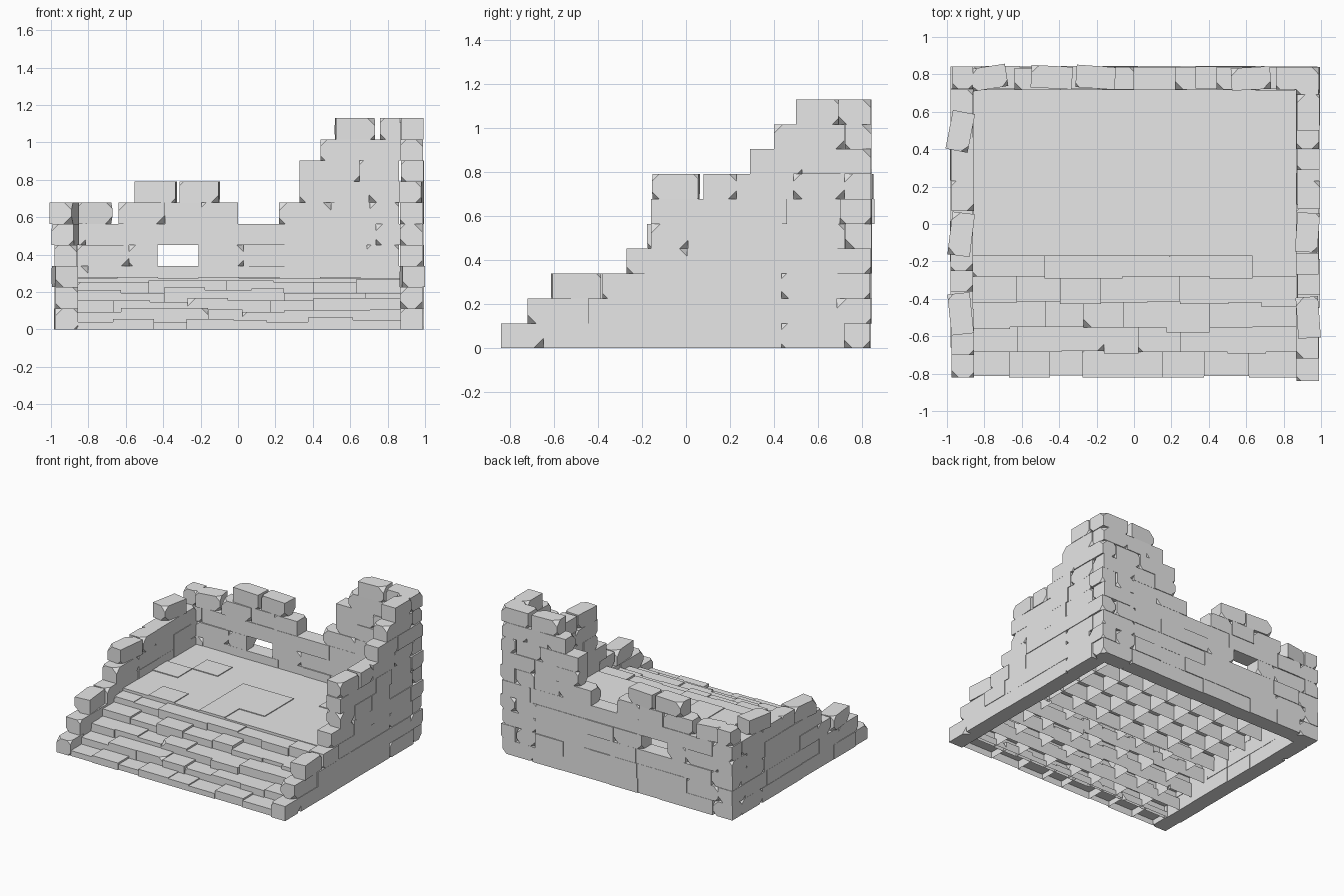
import bpy, bmesh, random
from math import radians
from mathutils import Matrix, Vector

random.seed(7)
cube = bpy.data.objects.get("Cube")
if cube:
    bpy.data.objects.remove(cube, do_unlink=True)

COURSE = 0.113      # height of one layer of wall stones
THICK = 0.12        # wall thickness

stone = bpy.data.materials.new("grey_stone")
stone.use_nodes = True
GREY = (0.8, 0.8, 0.8, 1)
stone.diffuse_color = GREY
stone.node_tree.nodes["Principled BSDF"].inputs["Base Color"].default_value = GREY


def add_block(target, lo, hi, chips=0, turn=0, open_bottom=False):
    """Box between two corners, optionally chipped, turned or hollow below."""
    lo, hi = Vector(lo), Vector(hi)
    bm = bmesh.new()
    bmesh.ops.create_cube(bm, size=1)
    bmesh.ops.scale(bm, vec=hi - lo, verts=bm.verts)
    for v in random.sample(list(bm.verts), chips):
        bmesh.ops.bevel(bm, geom=[v], offset=random.uniform(0.02, 0.045),
                        affect='VERTICES', segments=1, clamp_overlap=True)
    if open_bottom:
        under = [f for f in bm.faces if f.normal.z < -0.9]
        bmesh.ops.delete(bm, geom=under, context='FACES')
    bm.transform(Matrix.Translation((lo + hi) / 2) @ Matrix.Rotation(radians(turn), 4, 'Z'))
    part = bpy.data.meshes.new("part")
    bm.to_mesh(part)
    bm.free()
    target.from_mesh(part)
    bpy.data.meshes.remove(part)


def finish(bm, name):
    mesh = bpy.data.meshes.new(name)
    bm.to_mesh(mesh)
    bm.free()
    mesh.materials.append(stone)
    obj = bpy.data.objects.new(name, mesh)
    bpy.context.collection.objects.link(obj)


def cuts(start, end, size, shift=0):
    """Uneven joint positions along a run of stones."""
    n = max(1, round((end - start) / size))
    step = (end - start) / n
    inner = [start + step * (i + shift + random.uniform(-0.12, 0.12)) for i in range(1, n)]
    return [start] + inner + [end]


def lay_course(bm, axis, side, row, start, end, turn=0, worn=False):
    """One run of stones along x or y, on the given wall line."""
    joints = cuts(start, end, 0.215, 0.2 if row % 2 else -0.2)
    last = len(joints) - 2
    for i, (a, b) in enumerate(zip(joints, joints[1:])):
        c = side + random.uniform(-0.005, 0.005)
        z0, z1 = row * COURSE, (row + 1) * COURSE
        chips = random.choice((3, 4)) if worn or i in (0, last) else 0
        if axis == 'x':
            lo, hi = (a, c - THICK / 2, z0), (b, c + THICK / 2, z1)
        else:
            lo, hi = (c - THICK / 2, a, z0), (c + THICK / 2, b, z1)
        add_block(bm, lo, hi, chips, turn)


# Back wall, interlocked with the side walls at the corners
wall = bmesh.new()
for row in range(5):
    e = 0.98 if row % 2 == 0 else 0.86
    runs = [(-e, -0.43), (-0.21, e)] if row == 3 else [(-e, e)]
    for a, b in runs:
        lay_course(wall, 'x', 0.78, row, a, b)
lay_course(wall, 'x', 0.78, 5, -0.97, -0.86, worn=True)
lay_course(wall, 'x', 0.78, 5, -0.87, -0.68, turn=9, worn=True)
lay_course(wall, 'x', 0.78, 5, -0.64, 0.0)
lay_course(wall, 'x', 0.78, 5, 0.22, 0.86)
lay_course(wall, 'x', 0.78, 6, -0.55, -0.33, turn=-3, worn=True)
lay_course(wall, 'x', 0.78, 6, -0.31, -0.10, turn=-4, worn=True)
for row, a, b in ((6, 0.33, 0.98), (7, 0.33, 0.86), (8, 0.44, 0.98),
                  (9, 0.52, 0.73), (9, 0.76, 0.98)):
    lay_course(wall, 'x', 0.78, row, a, b, turn=3 if row == 9 and a < 0.6 else 0)
finish(wall, "back_wall")

# Side wall with the tall corner, stepping down to the front
wall = bmesh.new()
fronts = (-0.84, -0.72, -0.38, -0.27, -0.16, -0.16, 0.08, 0.29, 0.40, 0.50)
for row, a in enumerate(fronts):
    lay_course(wall, 'y', 0.93, row, a, 0.72 if row % 2 == 0 else 0.84, worn=row > 7)
lay_course(wall, 'y', 0.93, 2, -0.61, -0.39, turn=4, worn=True)
lay_course(wall, 'y', 0.93, 6, -0.15, 0.06, turn=-4, worn=True)
finish(wall, "left_wall")

# Low side wall, with loose turned stones on its steps
wall = bmesh.new()
for row, a in enumerate((-0.82, -0.70, -0.36, -0.25, 0.07)):
    lay_course(wall, 'y', -0.92, row, a, 0.72 if row % 2 == 0 else 0.84)
for row, a, b, turn in ((2, -0.59, -0.37, 6), (4, -0.17, 0.06, -7), (5, 0.39, 0.60, -11)):
    lay_course(wall, 'y', -0.925, row, a, b, turn, worn=True)
finish(wall, "right_wall")

# Steps of hollow stones
steps = bmesh.new()
edges = (-0.81, -0.68, -0.55, -0.415, -0.28, -0.165)
for i, top in enumerate((0.055, 0.108, 0.16, 0.21, 0.255)):
    joints = cuts(-0.86, 0.87, 0.22, 0.2 if i % 2 else -0.2)
    for a, b in zip(joints, joints[1:]):
        z = top + random.choice((-0.014, -0.005, 0, 0.008, 0.015))
        out = random.choice((0, 0, 0.004, 0.012, 0.03 if i else 0.01))
        add_block(steps, (a, edges[i] - out, max(0, z - COURSE)),
                  (b, edges[i + 1] + 0.02, z), random.choice((0, 0, 1)), open_bottom=True)
finish(steps, "front_steps")

# Floor of hollow paving stones at slightly different heights
floor = bmesh.new()
COLS, ROWS = 8, 5
wide, deep = 1.73 / COLS, 0.89 / ROWS
for i in range(COLS):
    for j in range(ROWS):
        x, y = -0.86 + i * wide, -0.17 + j * deep
        z = 0.275 + random.choice((0, 0, 0, 0.006))
        add_block(floor, (x, y, z - COURSE), (x + wide, y + deep, z), open_bottom=True)
finish(floor, "paved_floor")
